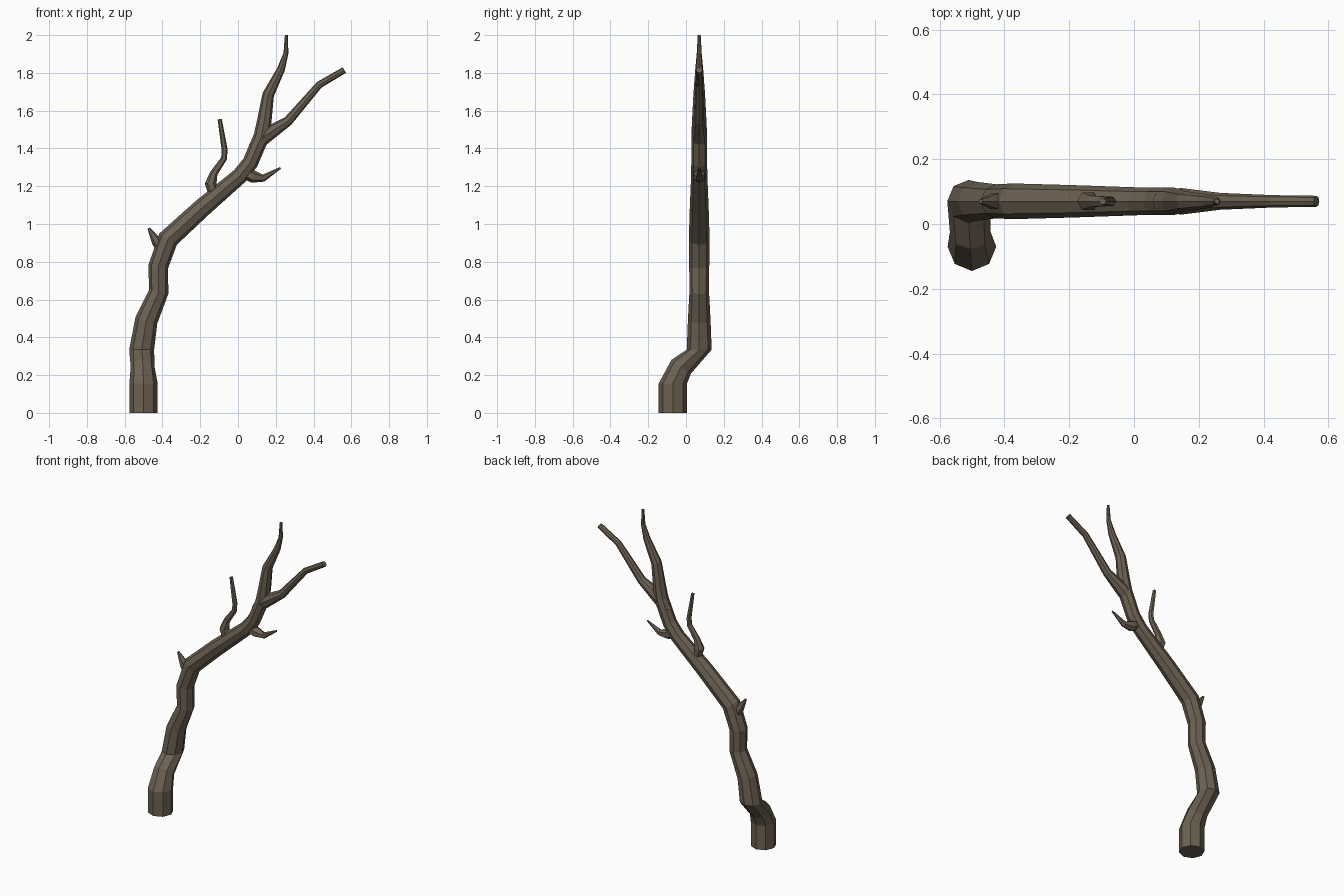
import bpy, bmesh, math
from mathutils import Vector

if "Cube" in bpy.data.objects:
    bpy.data.objects.remove(bpy.data.objects["Cube"])

bark = bpy.data.materials.new("bark")
bark.diffuse_color = (0.15, 0.12, 0.085, 1)
bark.use_nodes = True
bark.node_tree.nodes["Principled BSDF"].inputs["Base Color"].default_value = bark.diffuse_color
Y = 0.07  # plane in which the upper branch lies


def limb(name, pts, sides=8, normals={}):
    """Closed tapering tube through (x, y, z, radius) points."""
    bm = bmesh.new()
    P = [Vector(p[:3]) for p in pts]
    rings = []
    for i, p in enumerate(P):
        d = Vector()
        if i > 0:
            d += (p - P[i - 1]).normalized()
        if i < len(P) - 1:
            d += (P[i + 1] - p).normalized()
        d = Vector(normals.get(i, d)).normalized()
        q = Vector((0, 0, 1)).rotation_difference(d)
        ring = []
        for k in range(sides):
            a = 2 * math.pi * k / sides
            ring.append(bm.verts.new(p + q @ Vector((math.cos(a), math.sin(a), 0)) * pts[i][3]))
        rings.append(ring)
    for a, b in zip(rings, rings[1:]):
        for k in range(sides):
            j = (k + 1) % sides
            bm.faces.new((a[k], a[j], b[j], b[k]))
    bm.faces.new(rings[0][::-1])
    bm.faces.new(rings[-1])
    bmesh.ops.recalc_face_normals(bm, faces=bm.faces)
    me = bpy.data.meshes.new(name)
    bm.to_mesh(me)
    bm.free()
    me.materials.append(bark)
    ob = bpy.data.objects.new(name, me)
    bpy.context.collection.objects.link(ob)
    return ob


def flat(*pts):
    return [(x, Y, z, r) for x, z, r in pts]


# main stem, from the kinked foot to the upper tip
foot = [(-.5, -.07, 0, .075), (-.5, -.07, .155, .075), (-.505, -.025, .245, .063)]
stem = limb("branch", foot + flat(
    (-.51, .335, .066), (-.485, .49, .06), (-.42, .64, .052), (-.422, .775, .053),
    (-.37, .92, .055), (-.19, 1.085, .05), (.01, 1.255, .043), (.065, 1.325, .042),
    (.125, 1.465, .042), (.14, 1.55, .038), (.16, 1.685, .031), (.228, 1.82, .021),
    (.254, 1.905, .013), (.256, 2.0, .008)),
    normals={1: (0, 0, 1), 2: (0, .57, .82), 3: (0, 0, 1), 16: (0, 0, 1)})

# side shoots
shoots = [
    limb("right_fork", flat((.08, 1.40, .03), (.145, 1.468, .041), (.265, 1.545, .026),
                            (.43, 1.737, .019), (.563, 1.815, .017))),
    limb("upper_shoot", flat((-.125, 1.15, .028), (-.145, 1.215, .031), (-.127, 1.27, .02),
                             (-.074, 1.347, .016), (-.071, 1.395, .016), (-.097, 1.555, .011)), 6),
    limb("lower_shoot", flat((.03, 1.275, .03), (.08, 1.25, .033), (.135, 1.243, .019),
                             (.225, 1.297, .005)), 6),
    limb("stub", flat((-.40, .86, .03), (-.432, .91, .027), (-.473, .978, .007)), 6),
]

# fuse the shoots into the stem
for s in shoots:
    m = stem.modifiers.new(s.name, 'BOOLEAN')
    m.operation = 'UNION'
    m.solver = 'EXACT'
    m.object = s
dg = bpy.context.evaluated_depsgraph_get()
fused = bpy.data.meshes.new_from_object(stem.evaluated_get(dg))
stem.modifiers.clear()
stem.data = fused
for s in shoots:
    bpy.data.objects.remove(s)
